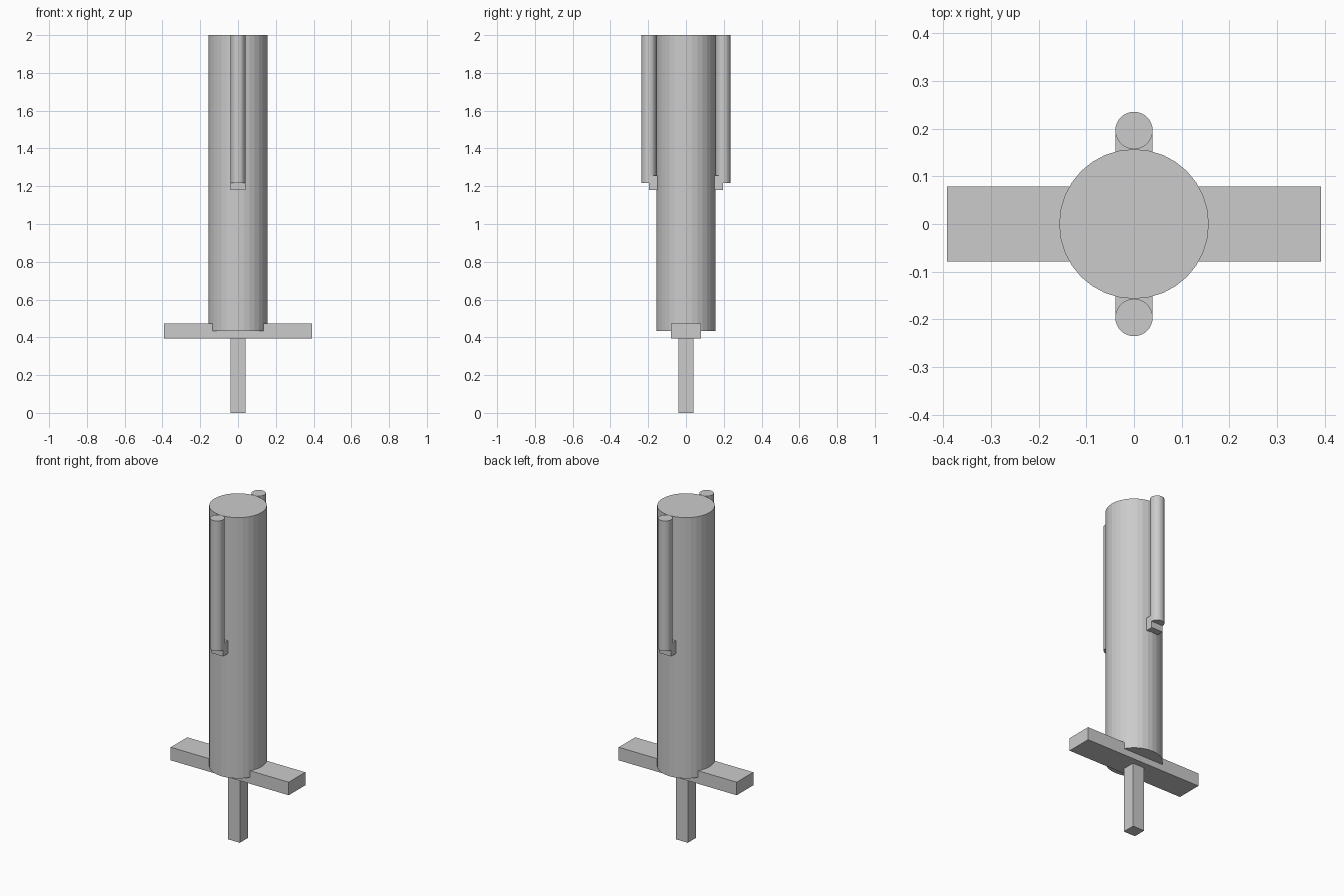
import bpy

if "Cube" in bpy.data.objects:
    bpy.data.objects.remove(bpy.data.objects["Cube"])

U = 0.0392  # base module: every size is a multiple of this


def box(name, size, centre):
    bpy.ops.mesh.primitive_cube_add(size=1, location=centre)
    ob = bpy.context.object
    ob.name = name
    ob.scale = size
    bpy.ops.object.transform_apply(location=False, rotation=False, scale=True)
    return ob


def rod(name, radius, z0, z1, y=0.0):
    bpy.ops.mesh.primitive_cylinder_add(
        vertices=32, radius=radius, depth=z1 - z0, location=(0, y, (z0 + z1) / 2))
    bpy.context.object.name = name
    return bpy.context.object


# Central body
rod("main_cylinder", 4 * U, 0.434, 2.0)

# Cross bar and the square stem below it
box("cross_bar", (20 * U, 4 * U, 2 * U), (0, 0, 0.434))
box("lower_stem", (2 * U, 2 * U, 0.395), (0, 0, 0.1975))

# Side rods with their mounting blocks, front and back
for side, s in (("front", -1), ("back", 1)):
    rod(side + "_rod", U, 1.218, 2.0, s * 5 * U)
    box(side + "_rod_mount", (2 * U, 2 * U, 2 * U), (0, s * 4 * U, 1.218))
